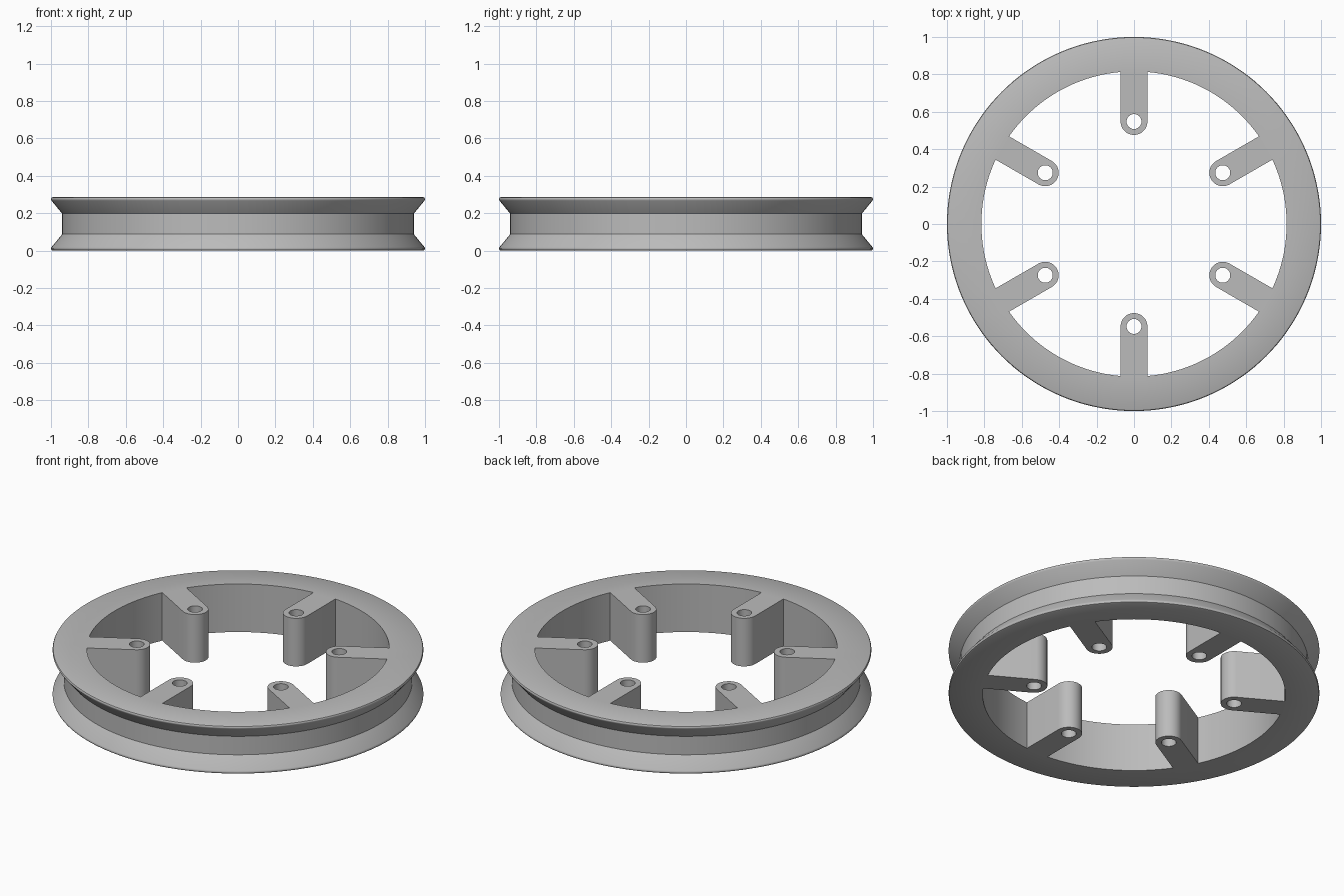
import bpy, bmesh, math
from mathutils import Vector, Matrix

cube = bpy.data.objects.get("Cube")
if cube:
    bpy.data.objects.remove(cube, do_unlink=True)

HEIGHT = 0.286
INNER_R = 0.816      # inside of the ring
LUG_R = 0.548        # distance of the bolt holes from the centre
HALF_W = 0.072       # half width of a lug
HOLE_R = 0.04
SIDES = 144
LUGS = 6

metal = bpy.data.materials.new("grey metal")
metal.use_nodes = True
grey = (0.5, 0.5, 0.5, 1)
metal.diffuse_color = grey
metal.node_tree.nodes["Principled BSDF"].inputs["Base Color"].default_value = grey


def polar(r, a):
    return Vector((r * math.cos(a), r * math.sin(a), 0))


def circle(r, n, centre=Vector((0, 0, 0))):
    return [centre + polar(r, math.tau * i / n) for i in range(n)]


def inner_outline():
    """Inside edge of the ring, running around each rounded lug."""
    pts = []
    step = math.tau / LUGS
    half = math.asin(HALF_W / INNER_R)
    for k in range(LUGS):
        a = step * (k + 0.5)
        turn = Matrix.Rotation(a, 3, 'Z')
        for i in range(17):      # rounded lug tip
            t = -math.pi / 2 - math.pi * i / 16
            pts.append(turn @ (Vector((LUG_R, 0, 0)) + polar(HALF_W, t)))
        for i in range(21):      # arc to the next lug
            pts.append(polar(INNER_R, a + half + (step - 2 * half) * i / 20))
    return pts


bm = bmesh.new()


def add_loop(pts, z):
    return [bm.verts.new((p.x, p.y, z)) for p in pts]


def bridge(low, high):
    n = len(low)
    for i in range(n):
        j = (i + 1) % n
        bm.faces.new((low[i], low[j], high[j], high[i]))


# Grooved rim: lower half of the profile, mirrored for the upper half
lower = [(0.991, 0), (0.997, 0.003), (1, 0.009), (1, 0.013), (0.997, 0.019), (0.94, 0.088)]
profile = lower + [(r, HEIGHT - z) for r, z in reversed(lower)]
rim = [add_loop(circle(r, SIDES), z) for r, z in profile]
for low, high in zip(rim, rim[1:]):
    bridge(low, high)

# Inner wall with lugs, and the bolt holes
bottoms, tops = [rim[0]], [rim[-1]]
outlines = [inner_outline()]
for k in range(LUGS):
    centre = polar(LUG_R, math.tau * (k + 0.5) / LUGS)
    outlines.append(circle(HOLE_R, 32, centre))
for pts in outlines:
    low, high = add_loop(pts, 0), add_loop(pts, HEIGHT)
    bridge(low, high)
    bottoms.append(low)
    tops.append(high)

# Flat top and bottom faces
for loops, normal in ((bottoms, (0, 0, -1)), (tops, (0, 0, 1))):
    edges = [bm.edges.get((v, loop[i - 1])) for loop in loops for i, v in enumerate(loop)]
    bmesh.ops.triangle_fill(bm, use_beauty=True, edges=edges, normal=normal)

bmesh.ops.recalc_face_normals(bm, faces=bm.faces)
mesh = bpy.data.meshes.new("grooved_ring")
bm.to_mesh(mesh)
bm.free()
mesh.materials.append(metal)
ring = bpy.data.objects.new("grooved_ring", mesh)
bpy.context.collection.objects.link(ring)

bpy.context.view_layer.objects.active = ring
ring.select_set(True)
bpy.ops.object.shade_smooth_by_angle(angle=math.radians(30))
